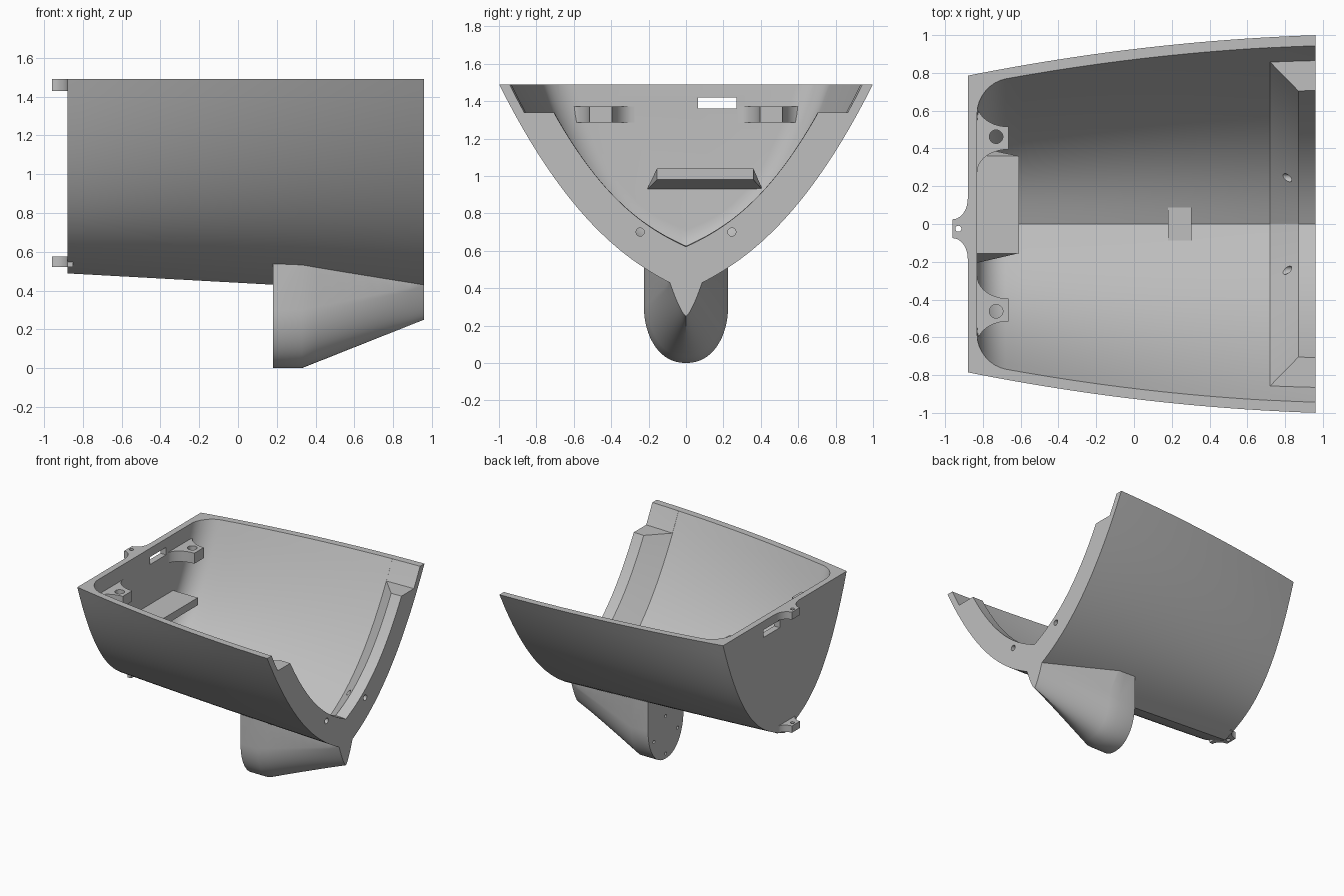
import bpy, bmesh, math
from mathutils import Matrix, Vector

cube = bpy.data.objects.get("Cube")
if cube:
    bpy.data.objects.remove(cube)

grey = bpy.data.materials.new("light_grey")
grey.use_nodes = True
COLOUR = (0.52, 0.52, 0.52, 1)
grey.diffuse_color = COLOUR
grey.node_tree.nodes["Principled BSDF"].inputs["Base Color"].default_value = COLOUR

TOP, BOW, STERN = 1.49, 0.96, -0.88
WALL, FLANGE, FILLET = 0.055, 0.213, 0.15


def finish(name, bm):
    bmesh.ops.recalc_face_normals(bm, faces=bm.faces[:])
    mesh = bpy.data.meshes.new(name)
    bm.to_mesh(mesh)
    bm.free()
    mesh.materials.append(grey)
    obj = bpy.data.objects.new(name, mesh)
    bpy.context.collection.objects.link(obj)
    return obj


def loft(name, sections):
    """Skin a list of closed rings and cap both ends."""
    bm = bmesh.new()
    rings = [[bm.verts.new(p) for p in ring] for ring in sections]
    n = len(rings[0])
    for a, b in zip(rings, rings[1:]):
        for i in range(n):
            j = (i + 1) % n
            bm.faces.new((a[i], a[j], b[j], b[i]))
    bm.faces.new(rings[0])
    bm.faces.new(rings[-1])
    return finish(name, bm)


def hull_of(name, points):
    bm = bmesh.new()
    for p in points:
        bm.verts.new(p)
    bmesh.ops.convex_hull(bm, input=bm.verts[:])
    bmesh.ops.dissolve_limit(bm, angle_limit=0.01, verts=bm.verts[:], edges=bm.edges[:])
    return finish(name, bm)


def box(name, xs, ys, zs):
    return hull_of(name, [(x, y, z) for x in xs for y in ys for z in zs])


def cylinder(centre, radius, depth, axis):
    bm = bmesh.new()
    turn = Vector((0, 0, 1)).rotation_difference(Vector(axis)).to_matrix().to_4x4()
    bmesh.ops.create_cone(bm, cap_ends=True, segments=20, radius1=radius, radius2=radius,
                          depth=depth, matrix=Matrix.Translation(centre) @ turn)
    return finish("hole_cutter", bm)


def combine(target, tool, operation):
    mod = target.modifiers.new("combine", 'BOOLEAN')
    mod.operation, mod.solver, mod.object = operation, 'EXACT', tool
    bpy.context.view_layer.objects.active = target
    bpy.ops.object.modifier_apply(modifier=mod.name)
    bpy.data.objects.remove(tool)


# Hull cross-section: a V keel rising in a curve to the rim, inset by off
def station(x, off):
    half = 0.926 + 0.12 * x - 0.0453 * x * x - off
    keel = 0.44 - 0.055 * x + 1.1 * off
    f = (x - STERN) / (BOW - STERN)
    lin, power = 0.30 + 0.12 * f, 3.0 - 0.6 * f

    def point(u):
        a = abs(u)
        return (x, half * u, keel + (TOP - keel) * (lin * a + (1 - lin) * a ** power))
    return point


def section(x, off=0.0, open_top=False, floor=None):
    point, n = station(x, off), 24
    low = 0.0
    if floor:
        high = 1.0
        for _ in range(30):
            mid = (low + high) / 2
            low, high = (mid, high) if point(mid)[2] < floor else (low, mid)
    side = [low + (1 - low) * i / n for i in range(n + 1)]
    us = [-u for u in reversed(side)] + (side if floor else side[1:])
    ring = [point(u) for u in us]
    if open_top:
        ring += [(x, ring[-1][1], TOP + 0.2), (x, ring[0][1], TOP + 0.2)]
    return ring


def spread(a, b, n):
    return [a + (b - a) * i / n for i in range(n + 1)]


hull = loft("hull", [section(x) for x in spread(STERN, BOW, 24)])

# Tapered pod under the keel
def pod_section(x, f):
    half, n = [], 16
    for i in range(n + 1):
        s = i / n
        a = s * math.pi / 2
        y0, z0 = 0.225 * math.sin(a) ** 0.9, 0.3 * (1 - math.cos(a))
        y1, z1 = 0.086 * s, 0.25 + 0.18 * s ** 1.4
        half.append((x, y0 + (y1 - y0) * f, z0 + (z1 - z0) * f))
    half.append((x, half[-1][1], 0.6))
    return [(p[0], -p[1], p[2]) for p in reversed(half)] + half[1:]


pod = loft("pod", [pod_section(0.18, 0)] +
           [pod_section(0.33 + (BOW - 0.33) * f, f) for f in spread(0, 1, 8)])
combine(hull, pod, 'UNION')

# Cavity with rounded stern corners, narrowing at the bow flange
stations = []
for a in spread(0, math.pi / 2, 8):
    stations.append((-0.83 + FILLET * (1 - math.cos(a)), WALL + FILLET * (1 - math.sin(a))))
stations += [(x, WALL) for x in spread(-0.68, 0.72, 16)[1:]]
stations += [(0.87, FLANGE), (BOW, FLANGE), (1.1, FLANGE)]
combine(hull, loft("cavity", [section(x, o, True) for x, o in stations]), 'DIFFERENCE')
relief = [section(x, WALL + 0.001, True, 1.34) for x in spread(0.71, 1.1, 4)]
combine(hull, loft("flange_relief", relief), 'DIFFERENCE')

# Slot through the stern wall, flange holes and pod holes
combine(hull, box("slot", (-1, -0.75), (0.065, 0.27), (1.36, 1.42)), 'DIFFERENCE')
for side in (-1, 1):
    combine(hull, cylinder((0.85, side * 0.245, 0.70), 0.022, 0.4, (1, 0, 0)), 'DIFFERENCE')
for i in range(4):
    a = i * math.pi / 2
    centre = (0.18, 0.15 * math.cos(a), 0.19 + 0.15 * math.sin(a))
    combine(hull, cylinder(centre, 0.012, 0.12, (1, 0, 0)), 'DIFFERENCE')

# Flat pad over the keel
pad = box("keel_pad", (0.181, 0.305), (-0.087, 0.087), (0.46, 0.53))


# Flared tab: wide at the wall, concave sides, narrow tip with a hole
def tab(name, wall, length, y, tip, base, z0, z1, hole_x, hole_y, hole_r):
    out = math.copysign(1, length)
    side = [(wall - 0.03 * out, base)]
    for a in spread(0, math.pi / 2, 10):
        side.append((wall + length * (1 - math.cos(a)), tip + (base - tip) * (1 - math.sin(a))))
    outline = [(x, y + w) for x, w in side] + [(x, y - w) for x, w in reversed(side)]
    obj = loft(name, [[(px, py, z) for px, py in outline] for z in (z0, z1)])
    combine(obj, cylinder((hole_x, hole_y, z0), hole_r, 0.4, (0, 0, 1)), 'DIFFERENCE')
    return obj


parts = [hull, pad]
for side, label in ((1, "left"), (-1, "right")):
    parts.append(tab("inner_tab_" + label, -0.83, 0.165, side * 0.455, 0.06, 0.18,
                     1.285, 1.37, -0.73, side * 0.462, 0.036))
parts.append(tab("upper_lug", STERN, -0.08, -0.025, 0.05, 0.16, 1.43, TOP, -0.93, -0.025, 0.016))
parts.append(tab("lower_lug", STERN, -0.08, -0.025, 0.05, 0.12, 0.52, 0.575, -0.93, -0.025, 0.016))

# Shelf on the stern wall with a bevelled underside
shelf = [(x, y, 1.04) for x in (-0.85, -0.61) for y in (-0.155, 0.36)]
shelf += [(-0.61, -0.155, 0.98), (-0.61, 0.36, 0.98), (-0.85, -0.21, 0.925), (-0.85, 0.41, 0.925)]
parts.append(hull_of("shelf", shelf))

bpy.ops.object.select_all(action='DESELECT')
for obj in parts:
    obj.select_set(True)
bpy.context.view_layer.objects.active = hull
bpy.ops.object.shade_smooth_by_angle(angle=math.radians(25))
